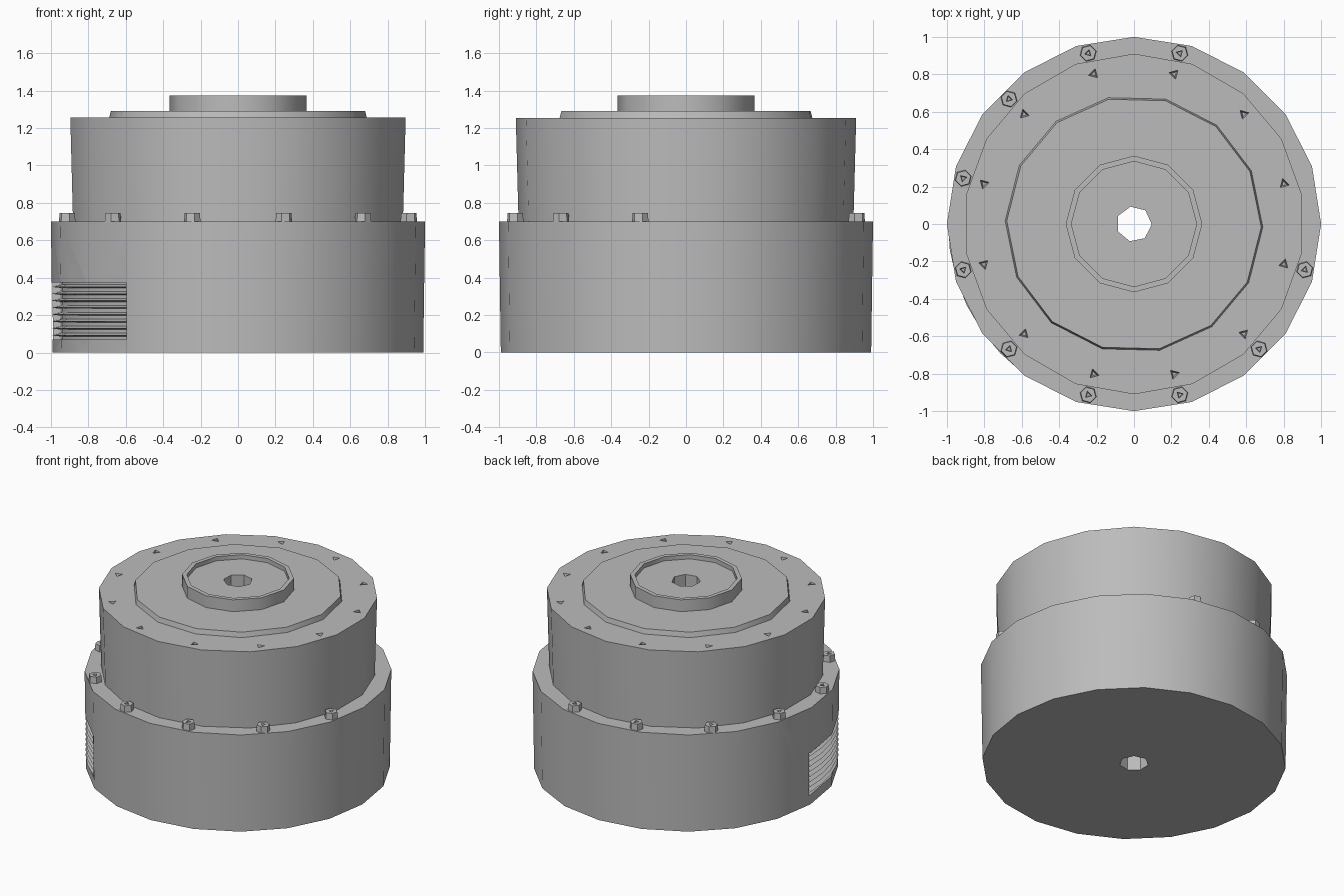
import bpy, bmesh
from math import radians, cos, sin, pi
from mathutils import Matrix, Vector

if "Cube" in bpy.data.objects:
    bpy.data.objects.remove(bpy.data.objects["Cube"])

GREY = (0.5, 0.5, 0.5, 1)
grey = bpy.data.materials.new("plain_grey")
grey.use_nodes = True
grey.diffuse_color = GREY
grey.node_tree.nodes["Principled BSDF"].inputs["Base Color"].default_value = GREY


def prism(bm, sides, r_low, r_high, z0, z1, x=0, y=0, turn=0):
    """Add a capped, optionally tapered prism."""
    place = Matrix.Translation((x, y, (z0 + z1) / 2)) @ Matrix.Rotation(turn, 4, "Z")
    bmesh.ops.create_cone(bm, cap_ends=True, segments=sides, radius1=r_low,
                          radius2=r_high, depth=z1 - z0, matrix=place)


def sector(bm, profile, start, end, steps=6):
    """Sweep a closed (radius, z) profile around part of a circle."""
    rings = []
    for i in range(steps + 1):
        a = radians(start + (end - start) * i / steps)
        rings.append([bm.verts.new((r * cos(a), r * sin(a), z)) for r, z in profile])
    n = len(profile)
    faces = [bm.faces.new(rings[0]), bm.faces.new(rings[-1][::-1])]
    for a, b in zip(rings, rings[1:]):
        for j in range(n):
            faces.append(bm.faces.new((a[j], b[j], b[(j + 1) % n], a[(j + 1) % n])))
    bmesh.ops.recalc_face_normals(bm, faces=faces)


def finish(bm, name):
    mesh = bpy.data.meshes.new(name)
    bm.to_mesh(mesh)
    bm.free()
    mesh.materials.append(grey)
    obj = bpy.data.objects.new(name, mesh)
    bpy.context.collection.objects.link(obj)
    return obj


def activate(obj):
    bpy.ops.object.select_all(action="DESELECT")
    obj.select_set(True)
    bpy.context.view_layer.objects.active = obj


def cut(obj, build):
    """Subtract the shapes made by build(bm) from obj."""
    bm = bmesh.new()
    build(bm)
    cutter = finish(bm, "cutter")
    cutter.hide_render = True
    mod = obj.modifiers.new("cut", "BOOLEAN")
    mod.operation, mod.solver, mod.object = "DIFFERENCE", "EXACT", cutter
    activate(obj)
    bpy.ops.object.modifier_apply(modifier=mod.name)
    bpy.data.objects.remove(cutter)


def drum(name, sides, r_low, r_high, z0, z1, turn=0):
    bm = bmesh.new()
    prism(bm, sides, r_low, r_high, z0, z1, turn=turn)
    return finish(bm, name)


def ring(radius, skip=()):
    """Twelve evenly spaced bolt positions."""
    for k in range(12):
        if k not in skip:
            a = radians(15 + 30 * k)
            yield radius * cos(a), radius * sin(a), a


def bore(bm):
    prism(bm, 7, 0.095, 0.095, -0.1, 1.5, turn=0.2)


# Stacked round housings
lower = drum("lower_housing", 20, 0.99, 1.0, 0, 0.7)
upper = drum("upper_housing", 18, 0.895, 0.91, 0.69, 1.255)
plate = drum("top_plate", 14, 0.69, 0.68, 1.25, 1.29, turn=0.2)
boss = drum("centre_boss", 12, 0.365, 0.365, 1.28, 1.375)
parts = [lower, upper, plate, boss]

# Centre bore through the whole stack
for part in parts:
    cut(part, bore)

# Shallow dish in the boss
cut(boss, lambda bm: prism(bm, 12, 0.335, 0.335, 1.345, 1.5))

# Vent recess on the side of the lower housing
VENT = (179, 233)
cut(lower, lambda bm: sector(
    bm, [(0.95, 0.07), (1.1, 0.07), (1.1, 0.375), (0.95, 0.375)], *VENT))

# Thin wedge louvres in the recess
bm = bmesh.new()
for i in range(8):
    z = 0.085 + 0.037 * i
    sector(bm, [(0.94, z), (0.994, z + 0.007), (0.94, z + 0.022)], *VENT)
parts.append(finish(bm, "vent_louvres"))


# Screw sockets around the upper housing
def upper_sockets(bm):
    for x, y, a in ring(0.83):
        prism(bm, 3, 0.015, 0.032, 1.215, 1.265, x, y, a)


cut(upper, upper_sockets)

# Bolts on the ledge, with two positions left empty
EMPTY = (0, 1)
bm = bmesh.new()
for x, y, a in ring(0.945, EMPTY):
    prism(bm, 6, 0.046, 0.042, 0.695, 0.745, x, y, a)
bolts = finish(bm, "ledge_bolts")


def bolt_sockets(bm):
    for x, y, a in ring(0.945, EMPTY):
        prism(bm, 3, 0.014, 0.022, 0.715, 0.755, x, y, a)


cut(bolts, bolt_sockets)
parts.append(bolts)

# Smooth curved walls, sharp rims
for part in parts:
    activate(part)
    bpy.ops.object.shade_smooth_by_angle(angle=radians(35))
